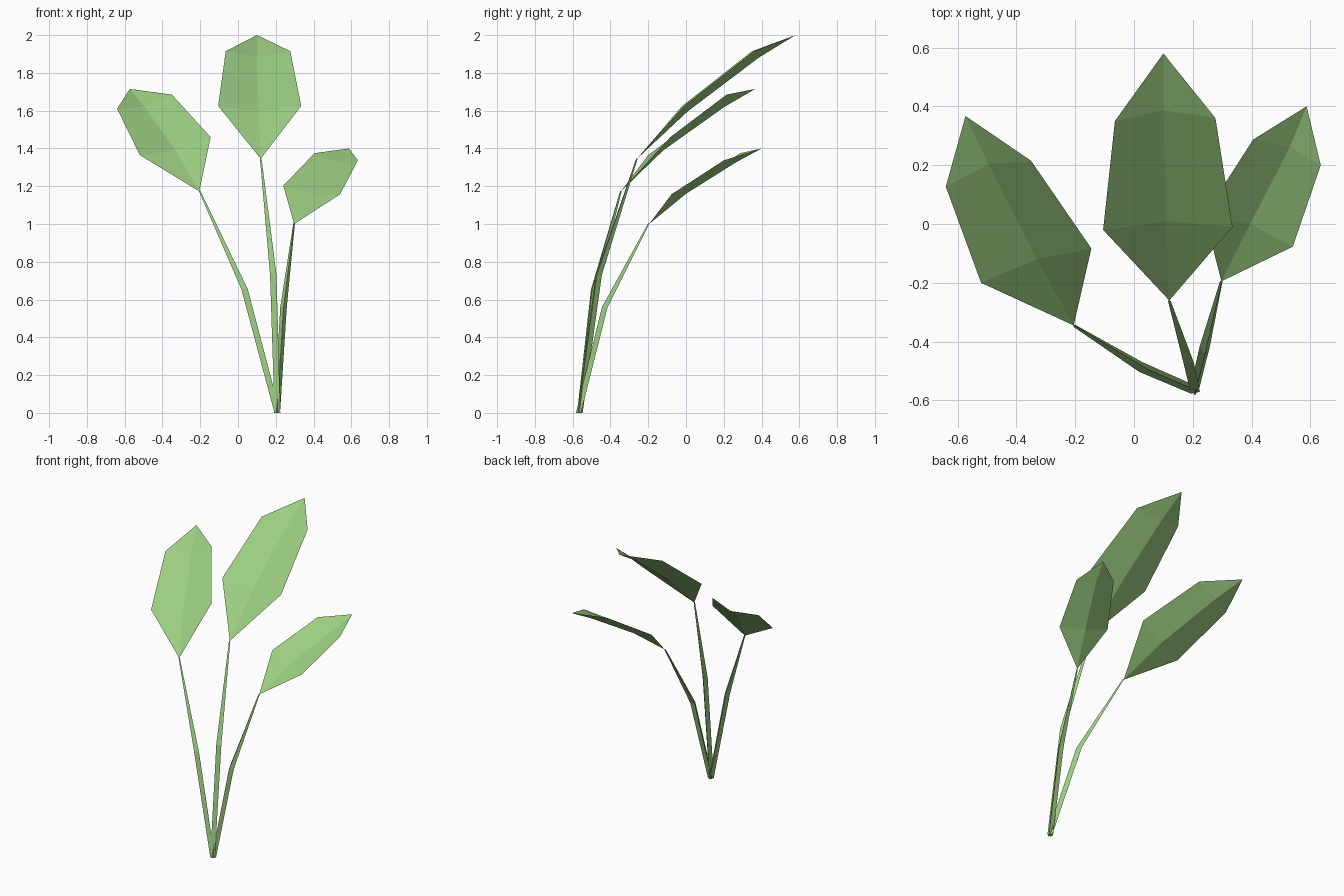
import bpy
import math
from mathutils import Vector

if "Cube" in bpy.data.objects:
    bpy.data.objects.remove(bpy.data.objects["Cube"])

green = bpy.data.materials.new("leaf green")
green.diffuse_color = (0.33, 0.61, 0.22, 1)
green.use_nodes = True
green.node_tree.nodes["Principled BSDF"].inputs["Base Color"].default_value = green.diffuse_color


def make(name, verts, faces):
    mesh = bpy.data.meshes.new(name)
    mesh.from_pydata([tuple(v) for v in verts], [], faces)
    mesh.materials.append(green)
    mesh.update()
    obj = bpy.data.objects.new(name, mesh)
    bpy.context.collection.objects.link(obj)
    return obj


def leaf(name, base, lower, upper, tip):
    """Folded blade: two stations of (left, midrib, right) between base and tip."""
    verts = [base, *lower, *upper, tip]
    faces = [(0, 2, 1), (0, 3, 2), (1, 2, 5, 4), (2, 3, 6, 5), (4, 5, 7), (5, 6, 7)]
    make(name, verts, [f for f in faces])


def stem(name, path, turn):
    """Three-sided bent stalk tapering towards the leaf."""
    verts = []
    for point, r in zip(path, (0.018, 0.02, 0.005)):
        for k in range(3):
            a = turn + k * math.tau / 3
            verts.append(Vector(point) + Vector((r * math.cos(a), r * math.sin(a), 0)))
    faces = [(2, 1, 0), (6, 7, 8)]
    for s in (0, 3):
        for k in range(3):
            n = (k + 1) % 3
            faces.append((s + k, s + n, s + 3 + n, s + 3 + k))
    make(name, verts, faces)


# three leaves
leaf("centre_leaf", (0.12, -0.26, 1.345),
     [(-0.105, -0.02, 1.625), (0.11, 0.01, 1.597), (0.335, -0.01, 1.625)],
     [(-0.065, 0.35, 1.915), (0.10, 0.387, 1.882), (0.277, 0.36, 1.915)],
     (0.10, 0.58, 2.0))
leaf("left_leaf", (-0.205, -0.345, 1.173),
     [(-0.52, -0.20, 1.365), (-0.33, -0.12, 1.39), (-0.145, -0.083, 1.46)],
     [(-0.64, 0.127, 1.61), (-0.495, 0.203, 1.62), (-0.35, 0.215, 1.685)],
     (-0.573, 0.367, 1.715))
leaf("right_leaf", (0.297, -0.195, 1.0),
     [(0.24, 0.03, 1.203), (0.395, 0.0, 1.16), (0.54, -0.077, 1.157)],
     [(0.405, 0.287, 1.375), (0.53, 0.262, 1.325), (0.635, 0.20, 1.337)],
     (0.587, 0.40, 1.40))

# three stalks from a shared root
root = (0.207, -0.565, 0)
stem("centre_stem", [root, (0.185, -0.465, 0.73), (0.12, -0.26, 1.348)], math.radians(100))
stem("left_stem", [root, (0.033, -0.49, 0.655), (-0.204, -0.345, 1.176)], math.radians(100))
stem("right_stem", [root, (0.241, -0.425, 0.56), (0.297, -0.196, 1.003)], math.radians(150))
